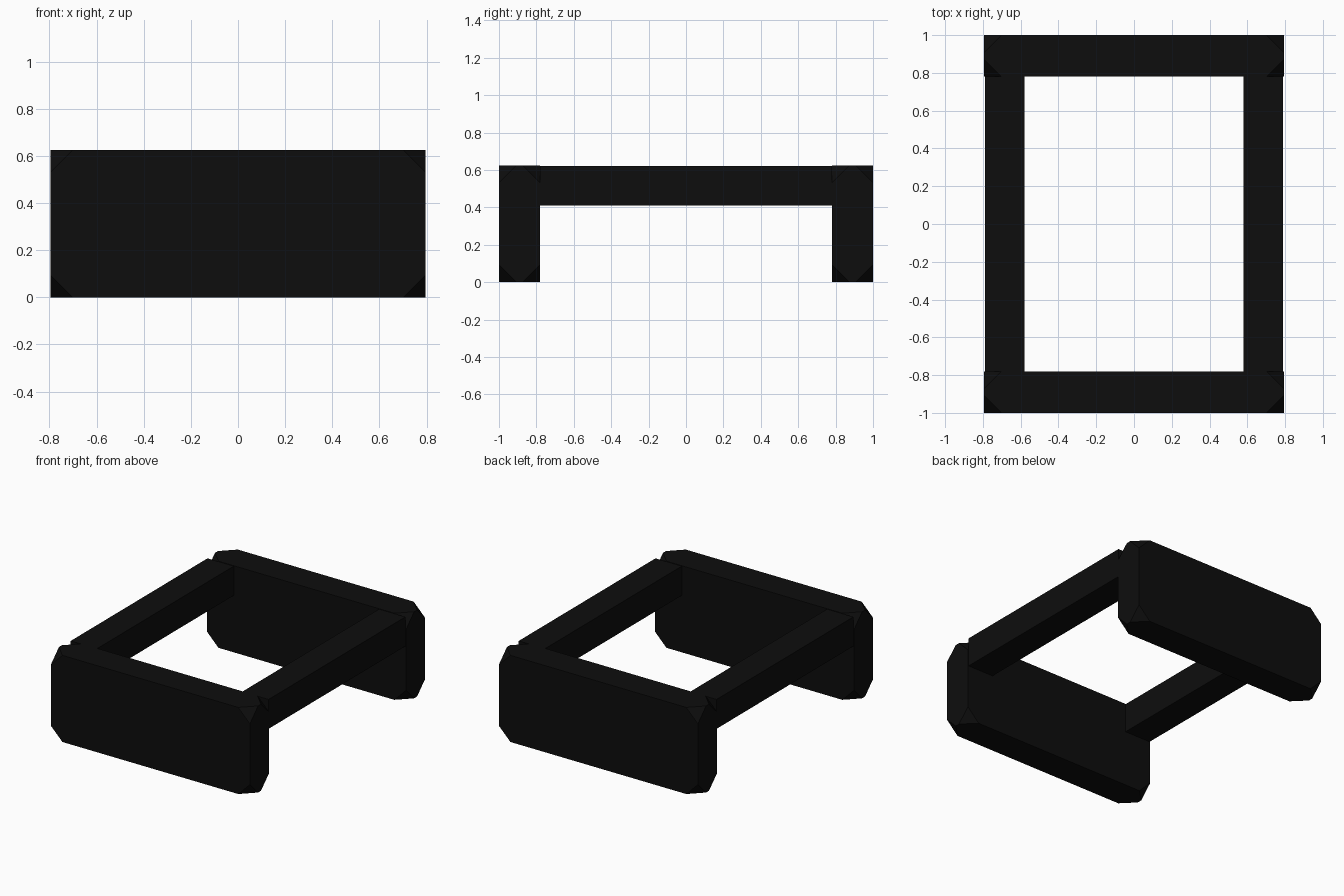
import bpy, bmesh
from mathutils import Matrix, Vector

if "Cube" in bpy.data.objects:
    bpy.data.objects.remove(bpy.data.objects["Cube"])

black = bpy.data.materials.new("matte_black")
black.diffuse_color = (0.004, 0.004, 0.004, 1)
black.use_nodes = True
black.node_tree.nodes["Principled BSDF"].inputs["Base Color"].default_value = black.diffuse_color


def box(name, lo, hi, corner_cut=0):
    """Box between two corners, optionally with its eight corners sliced off."""
    lo, hi = Vector(lo), Vector(hi)
    bm = bmesh.new()
    bmesh.ops.create_cube(bm, size=1, matrix=Matrix.LocRotScale((lo + hi) / 2, None, hi - lo))
    if corner_cut:
        bmesh.ops.bevel(bm, geom=bm.verts[:], offset=corner_cut, offset_type='OFFSET',
                        segments=1, profile=0.5, affect='VERTICES')
    bmesh.ops.recalc_face_normals(bm, faces=bm.faces[:])
    mesh = bpy.data.meshes.new(name)
    bm.to_mesh(mesh)
    bm.free()
    mesh.materials.append(black)
    obj = bpy.data.objects.new(name, mesh)
    bpy.context.collection.objects.link(obj)
    return obj


# Tall end boards with sliced corners
box("front_board", (-0.795, -1.0, 0), (0.795, -0.78, 0.625), 0.093)
box("back_board", (-0.795, 0.78, 0), (0.795, 1.0, 0.625), 0.093)

# Square side rails joining the boards along the top
box("left_rail", (-0.79, -0.78, 0.41), (-0.58, 0.78, 0.622))
box("right_rail", (0.58, -0.78, 0.41), (0.79, 0.78, 0.622))
